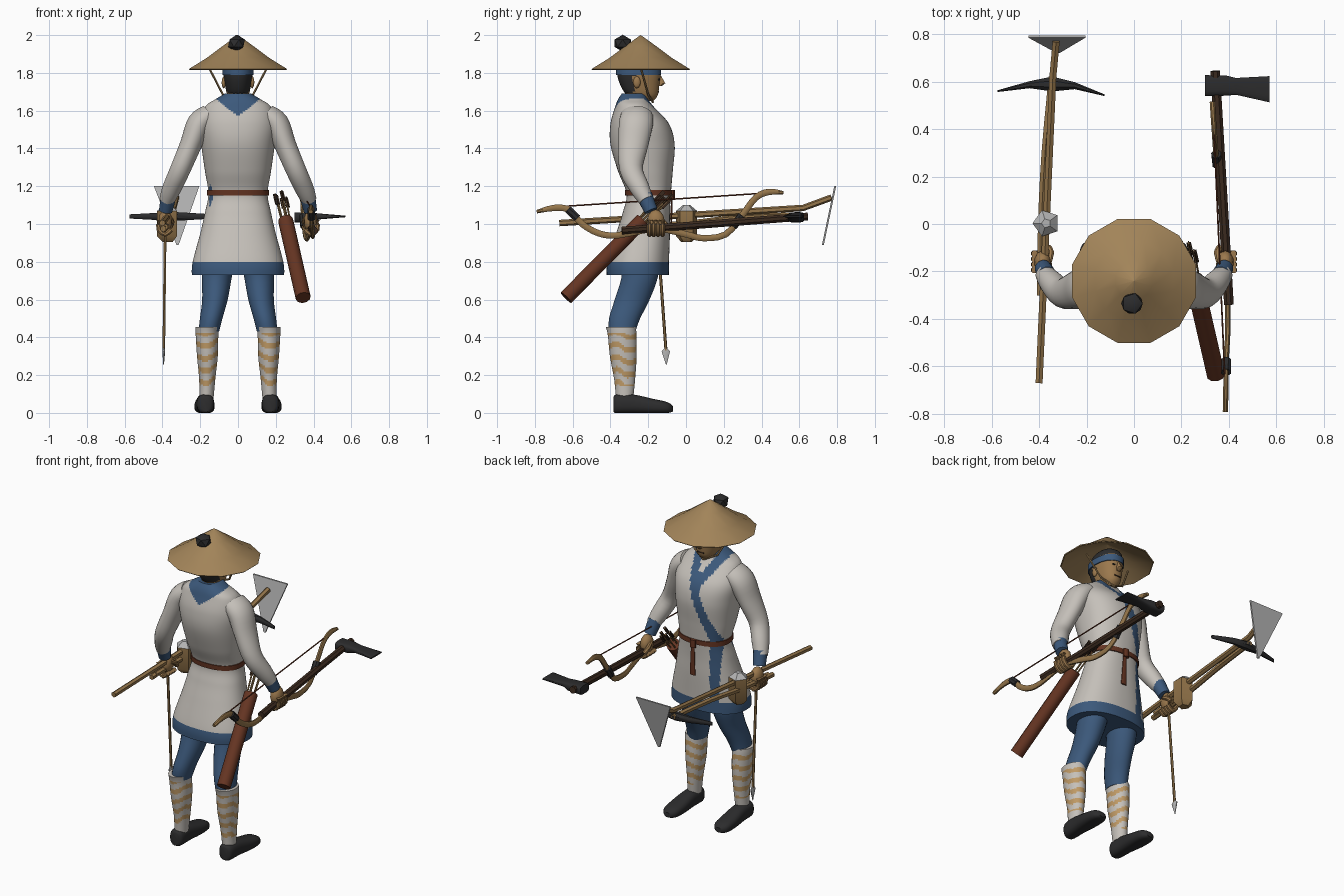
import bpy, bmesh, math
from mathutils import Vector

cube = bpy.data.objects.get("Cube")
if cube:
    bpy.data.objects.remove(cube, do_unlink=True)


def material(name, r, g, b):
    m = bpy.data.materials.new(name)
    m.use_nodes = True
    m.diffuse_color = (r, g, b, 1)
    m.node_tree.nodes["Principled BSDF"].inputs["Base Color"].default_value = (r, g, b, 1)
    return m


WHITE = material("white cloth", .56, .53, .49)
BLUE = material("blue cloth", .045, .1, .2)
STRAW = material("straw", .36, .23, .1)
SKIN = material("skin", .33, .19, .075)
BLACK = material("black", .025, .025, .026)
LEATHER = material("red brown leather", .13, .035, .016)
WOOD = material("light wood", .3, .18, .07)
DARK_WOOD = material("dark wood", .045, .024, .014)
STEEL = material("grey steel", .45, .45, .45)
WRAP = material("tan wrapping", .52, .32, .13)
X, Y, Z = Vector((1, 0, 0)), Vector((0, 1, 0)), Vector((0, 0, 1))
parts = []


def finish(name, bm, mats, rule=None):
    bmesh.ops.recalc_face_normals(bm, faces=bm.faces)
    if rule:
        for f in bm.faces:
            f.material_index = rule(f.calc_center_median())
    mesh = bpy.data.meshes.new(name)
    bm.to_mesh(mesh)
    bm.free()
    for m in mats:
        mesh.materials.append(m)
    ob = bpy.data.objects.new(name, mesh)
    bpy.context.collection.objects.link(ob)
    parts.append(ob)
    return ob


def smooth_rows(rows, sub):
    """Catmull-Rom interpolation of the section rows."""
    out = []
    for i in range(len(rows) - 1):
        quad = rows[max(i - 1, 0)], rows[i], rows[i + 1], rows[min(i + 2, len(rows) - 1)]
        for k in range(sub):
            t = k / sub
            out.append([b + .5 * t * (c - a + t * (2*a - 5*b + 4*c - d + t * (3*(b - c) + d - a)))
                        for a, b, c, d in zip(*quad)])
    return out + [rows[-1]]


def loft(name, rows, mats, sides=12, axes=None, p=2, sub=1, rule=None, floor=False):
    """Skin of rings; each row is centre x, y, z and two radii."""
    rows = smooth_rows(rows, sub) if sub > 1 else rows
    pts = [Vector(r[:3]) for r in rows]
    ref = Y if abs((pts[-1] - pts[0]).normalized().z) > .8 else Z
    bm = bmesh.new()
    rings = []
    for i, r in enumerate(rows):
        if axes:
            a, b = axes
        else:
            d = (pts[min(i + 1, len(pts) - 1)] - pts[max(i - 1, 0)]).normalized()
            a = d.cross(ref).normalized()
            b = a.cross(d)
        ring = []
        for k in range(sides):
            t = math.tau * (k + .5) / sides
            c, s = math.cos(t), math.sin(t)
            c = math.copysign(abs(c) ** (2 / p), c)
            s = math.copysign(abs(s) ** (2 / p), s)
            v = pts[i] + a * c * r[3] + b * s * r[4]
            if floor:
                v.z = max(v.z, 0)
            ring.append(bm.verts.new(v))
        rings.append(ring)
    for lo, hi in zip(rings, rings[1:]):
        for k in range(sides):
            n = (k + 1) % sides
            bm.faces.new((lo[k], lo[n], hi[n], hi[k]))
    bm.faces.new(rings[0])
    bm.faces.new(rings[-1])
    return finish(name, bm, mats, rule)


def rod(name, points, radius, mat, sides=6, sub=1):
    return loft(name, [(*q, radius, radius) for q in points], [mat], sides, sub=sub)


def ball(name, centre, radii, mat, detail=2):
    bm = bmesh.new()
    bmesh.ops.create_icosphere(bm, subdivisions=detail, radius=1)
    for v in bm.verts:
        v.co = Vector(c + r * q for c, r, q in zip(centre, radii, v.co))
    return finish(name, bm, [mat])


def body_rows(profile, grow=0):
    """Rows of height, half width, back y, front y."""
    return [(0, (b + f) / 2, z, w + grow, (f - b) / 2 + grow) for z, w, b, f in profile]


# Tunic with painted hem, collar and crossing lapel
def tunic_rule(c):
    x, y, z = c
    if z < .8 or z > 1.665:
        return 1
    if y < -.27:
        return int(z > 1.57 + .8 * abs(x))
    lapel = .06 - .4 * (1.66 - max(z, 1.2))
    collar = -.09 + .55 * (1.66 - z)
    return int(abs(x - lapel) < .028 or (z > 1.5 and abs(x - collar) < .032))


tunic = [(.73, .245, -.42, -.09), (.8, .24, -.415, -.09), (.95, .2, -.37, -.085),
         (1.06, .175, -.335, -.085), (1.16, .157, -.315, -.08), (1.28, .175, -.36, -.07),
         (1.42, .195, -.4, -.06), (1.53, .205, -.4, -.09), (1.62, .175, -.375, -.17),
         (1.66, .12, -.36, -.2), (1.69, .07, -.34, -.21)]
loft("tunic", body_rows(tunic), [WHITE, BLUE], 96, (X, Y), 2.3, 9, tunic_rule)
belt = [(1.15, .158, -.316, -.08), (1.18, .158, -.318, -.08)]
loft("belt", body_rows(belt, .006), [LEATHER], 48, (X, Y), 2.3)
loft("belt_knot", [(0, -.07, 1.18, .02, .012), (0, -.07, 1.13, .02, .012)], [LEATHER], 8, (X, Y))
loft("belt_tail", [(.005, -.075, 1.14, .012, .005), (.01, -.08, .95, .02, .005)], [LEATHER], 8, (X, Y))

# Neck, head and hair
loft("neck", body_rows([(1.6, .06, -.33, -.2), (1.74, .055, -.32, -.2)]), [SKIN], 16, (X, Y))
head = [(1.65, .025, -.23, -.175), (1.68, .055, -.31, -.15), (1.74, .07, -.35, -.14),
        (1.81, .078, -.365, -.135), (1.87, .065, -.34, -.15), (1.91, .02, -.28, -.22)]
loft("head", body_rows(head), [SKIN, BLACK], 32, (X, Y), 2.2, 5,
     lambda c: int(c.z > 1.83 or c.y < -.275))
loft("headband", body_rows([(1.79, .079, -.366, -.135), (1.83, .079, -.366, -.135)], .004),
     [BLUE], 32, (X, Y), 2.2)
loft("nose", [(0, -.14, 1.785, .007, .008), (0, -.13, 1.745, .016, .022), (0, -.14, 1.73, .012, .012)],
     [SKIN], 8, (X, Y))
loft("mouth", [(-.022, -.146, 1.7, .004, .004), (.022, -.146, 1.7, .004, .004)], [DARK_WOOD], 6)
ball("hair_bun", (-.008, -.335, 1.957), (.05, .05, .045), BLACK, 1)

# Conical hat: outer skin, rim, then hollow underside
hat = [(0.001, 2), (.08, 1.945), (.17, 1.88), (.27, 1.82), (.265, 1.815), (.16, 1.87), (.001, 1.95)]
loft("straw_hat", [(0, -.24, z, r, r) for r, z in hat], [STRAW], 12, (X, Y))

for side, s in (("left", 1), ("right", -1)):
    # Face details and chin strap
    ball(side + "_eye", (s * .032, -.142, 1.765), (.012, .006, .006), BLACK, 1)
    ball(side + "_ear", (s * .075, -.26, 1.75), (.012, .02, .032), SKIN)
    rod(side + "_chin_strap", [(s * .155, -.24, 1.83), (s * .08, -.2, 1.685), (0, -.175, 1.645)],
        .006, STRAW)

    # Arm, cuff and fist
    sleeve = [(.15, -.26, 1.575, .06, .085), (.205, -.265, 1.53, .066, .09), (.25, -.28, 1.42, .058, .08),
              (.305, -.29, 1.29, .054, .062), (.35, -.245, 1.19, .05, .052), (.377, -.21, 1.125, .04, .04)]
    loft(side + "_sleeve", [(s * r[0], *r[1:]) for r in sleeve], [WHITE], 24, sub=4)
    loft(side + "_cuff", [(s * .367, -.22, 1.15, .042, .043), (s * .383, -.185, 1.07, .036, .036)],
         [BLUE], 16)
    ball(side + "_fist", (s * .385, -.16, 1.015), (.036, .048, .062), SKIN)
    for k in range(4):
        y = -.125 - .023 * k
        rod(side + "_finger", [(s * .42, y, 1.02), (s * .418, y, .97), (s * .385, y, .945),
                               (s * .355, y, .97)], .014, SKIN, 8, 2)
    rod(side + "_thumb", [(s * .36, -.16, 1.03), (s * .35, -.12, 1.01), (s * .36, -.1, .985)],
        .014, SKIN, 8, 2)

    # Trousers, wrapped calf and shoe
    thigh = [(.1, -.245, .82, .085, .1), (.112, -.245, .72, .08, .097), (.122, -.285, .6, .068, .093),
             (.142, -.325, .5, .06, .083), (.155, -.338, .43, .055, .07)]
    loft(side + "_trouser_leg", [(s * r[0], *r[1:]) for r in thigh], [BLUE], 24, (X, Y), sub=4)

    def wrap_rule(c, s=s):
        turn = math.atan2(c.y + .335, (c.x - s * .163) * s)
        return int(.14 < c.z < .42 and
                   math.sin(c.z * 95 + turn + .9 * math.sin(3 * turn)) > .15)

    calf = [(.163, -.345, .455, .062, .08), (.164, -.338, .41, .06, .076), (.162, -.332, .3, .055, .071),
            (.163, -.325, .18, .043, .056), (.167, -.325, .08, .038, .046)]
    loft(side + "_calf_wrap", [(s * r[0], *r[1:]) for r in calf], [WHITE, WRAP], 40, (X, Y),
         sub=12, rule=wrap_rule)
    shoe = [(.172, -.385, .045, .025, .04), (.172, -.365, .048, .044, .05), (.174, -.28, .048, .047, .05),
            (.177, -.18, .036, .054, .04), (.178, -.1, .028, .048, .03), (.178, -.07, .022, .02, .015)]
    loft(side + "_shoe", [(s * r[0], *r[1:]) for r in shoe], [BLACK], 20, (X, Z), 2.6, 3, floor=True)

# Quiver and arrows
top, bottom = Vector((.252, -.23, 1.02)), Vector((.345, -.635, .61))
rod("quiver", [top, bottom], .04, LEATHER, 10)
along = (top - bottom).normalized()
for k in range(5):
    t = math.tau * k / 5
    off = Vector((math.cos(t), math.sin(t) * .7, -math.sin(t) * .7)) * .022
    tip = top + off * 1.3 + along * (.17 + .02 * (k % 3))
    rod("quiver_arrow", [top + off - along * .03, tip], .005, WOOD)
    for axis in (.004, .014), (.014, .004):
        loft("arrow_feather", [(*(tip - along * .07), *axis), (*tip, *axis)], [DARK_WOOD], 4)

# Bow with limb wraps and string
bow = [(.385, -.79, 1.065), (.387, -.7, 1.085), (.388, -.62, 1.075), (.39, -.55, 1.0), (.395, -.46, .95),
       (.395, -.36, .94), (.39, -.16, .975), (.375, 0, .945), (.365, .09, .925), (.355, .21, .945),
       (.345, .3, 1.05), (.34, .37, 1.14), (.335, .44, 1.17), (.33, .515, 1.165)]
loft("bow", [(*q, .012, .01 if i in (0, 13) else .018) for i, q in enumerate(bow)], [WOOD], 8, sub=3)
rod("rear_bow_wrap", [(.388, -.625, 1.078), (.389, -.575, 1.03)], .022, BLACK, 8)
rod("front_bow_wrap", [(.351, .25, .985), (.346, .295, 1.045)], .022, BLACK, 8)
rod("bow_string", [(.385, -.7, 1.09), (.335, .44, 1.165)], .004, LEATHER)

# Axe
rod("axe_handle", [(.4, -.34, .965), (.38, 0, .99), (.342, .645, 1.04)], .022, DARK_WOOD, 8)
loft("axe_head", [(.3, .583, 1.035, .045, .027), (.39, .583, 1.035, .043, .025),
                  (.43, .58, 1.04, .036, .016), (.57, .568, 1.04, .056, .004)], [BLACK], 12, (Y, Z), 4)

# Hoe
rod("hoe_handle", [(-.4, -.67, 1.005), (-.342, .62, 1.085), (-.328, .77, 1.14)], .017, WOOD, 6)
loft("hoe_blade", [(-.325, .79, 1.2, .12, .005), (-.32, .725, .89, .006, .005)],
     [STEEL], 4, (X * 1.414, Y * 1.414))

# Pickaxe
rod("pickaxe_handle", [(-.395, -.3, .975), (-.39, 0, 1.0), (-.375, .3, 1.035), (-.345, .62, 1.045)],
    .017, WOOD, 6, 3)
loft("pickaxe_head", [(-.575, .56, 1.04, .004, .012), (-.44, .587, 1.04, .016, .02),
                      (-.345, .59, 1.04, .034, .026), (-.25, .583, 1.04, .016, .02),
                      (-.125, .543, 1.04, .004, .012)], [BLACK], 8, (Y, Z))

# Mallet
rod("mallet_handle", [(-.385, -.27, .985), (-.37, 0, 1.0)], .016, WOOD, 6)
loft("mallet_head", [(-.37, .003, z, r, r) for z, r in ((.905, .03), (.935, .058), (1.07, .058), (1.1, .02))],
     [WOOD, STEEL], 5, (X, Y), rule=lambda c: int(c.z > 1.07))

# Downward arrow
rod("hanging_arrow", [(-.385, -.155, 1), (-.393, -.106, .33)], .008, WOOD)
loft("hanging_arrow_head", [(-.393, -.107, .345, .006, .006), (-.393, -.107, .325, .008, .024),
                            (-.394, -.104, .255, .002, .002)], [STEEL], 8, (X, Y))

# Smooth shading with sharp edges kept
for ob in bpy.context.selected_objects:
    ob.select_set(False)
for ob in parts:
    ob.select_set(True)
bpy.context.view_layer.objects.active = parts[0]
bpy.ops.object.shade_smooth_by_angle(angle=math.radians(40))
